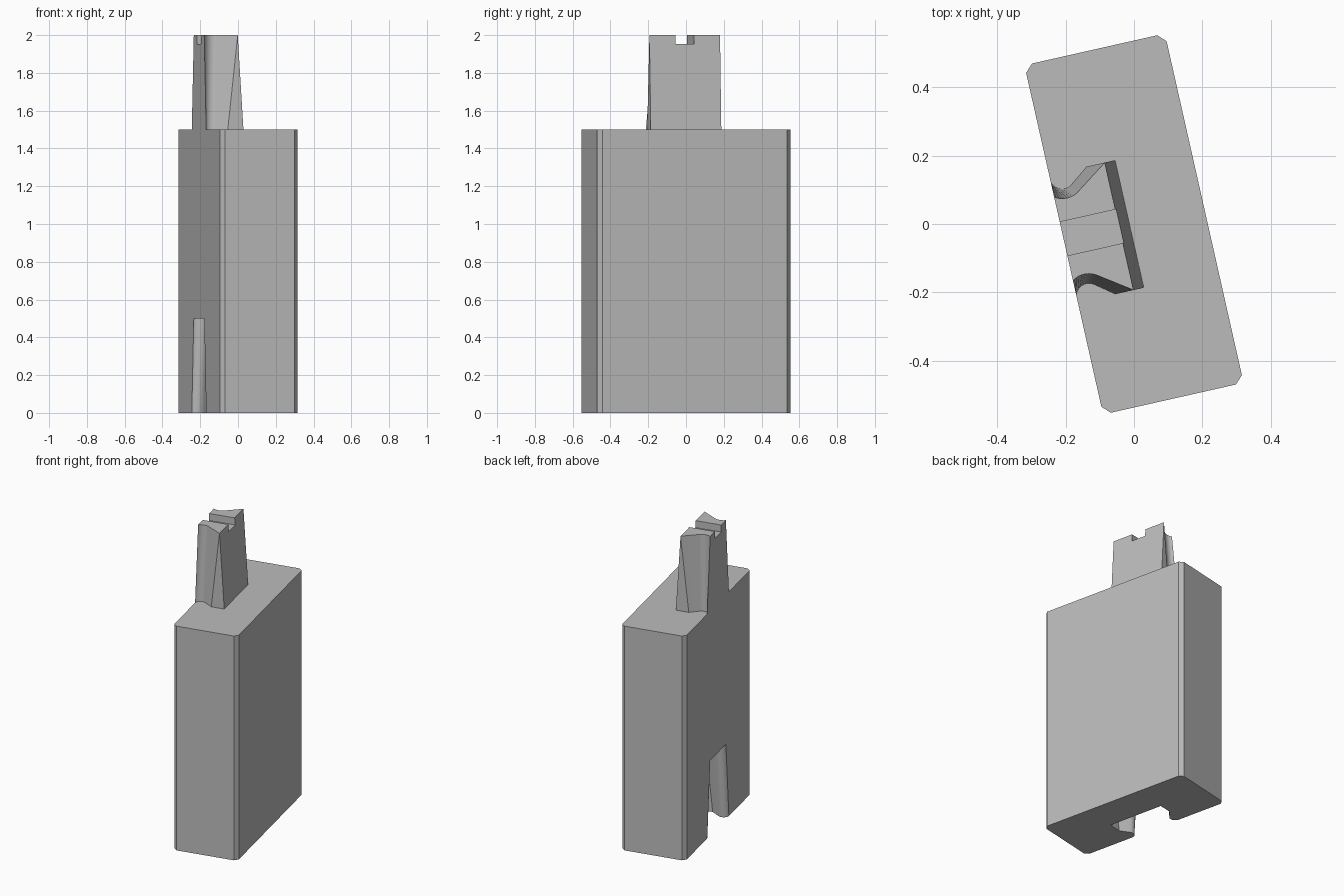
import bpy, bmesh, math
from mathutils import Vector

if "Cube" in bpy.data.objects:
    bpy.data.objects.remove(bpy.data.objects["Cube"], do_unlink=True)

HALF_W, HALF_L, HEIGHT = 0.211, 0.5245, 1.5
TURN = math.radians(12.7)
MID = 0.003            # key centre along the block
KEY_H = 0.5

grey = bpy.data.materials.new("plain_grey")
grey.use_nodes = True
grey.diffuse_color = (0.5, 0.5, 0.5, 1)
grey.node_tree.nodes["Principled BSDF"].inputs["Base Color"].default_value = (0.5, 0.5, 0.5, 1)


def loft(name, low, high):
    """Closed solid between two rings with equal point counts."""
    bm = bmesh.new()
    a = [bm.verts.new(p) for p in low]
    b = [bm.verts.new(p) for p in high]
    n = len(a)
    for i in range(n):
        j = (i + 1) % n
        bm.faces.new((a[i], a[j], b[j], b[i]))
    bm.faces.new(a[::-1])
    bm.faces.new(b)
    bmesh.ops.remove_doubles(bm, verts=bm.verts, dist=1e-5)
    bmesh.ops.recalc_face_normals(bm, faces=bm.faces)
    mesh = bpy.data.meshes.new(name)
    bm.to_mesh(mesh)
    bm.free()
    mesh.materials.append(grey)
    obj = bpy.data.objects.new(name, mesh)
    bpy.context.collection.objects.link(obj)
    return obj


def prism(name, ring, z0, z1):
    return loft(name, [(x, y, z0) for x, y in ring], [(x, y, z1) for x, y in ring])


def combine(target, tool, operation):
    mod = target.modifiers.new(operation.lower(), "BOOLEAN")
    mod.operation, mod.solver, mod.object = operation, "EXACT", tool
    bpy.context.view_layer.objects.active = target
    bpy.ops.object.modifier_apply(modifier=mod.name)
    bpy.data.objects.remove(tool, do_unlink=True)


def key_side(radius, shoulder_x, back_x, overshoot):
    """Half outline: round neck at the open face, flank, shoulder, back."""
    cx, cy, wide = -0.175, 0.179, 0.1915
    face = -HALF_W
    start = math.pi + math.acos(min(1, (cx - face) / radius))
    dx, dy = shoulder_x - cx, wide - cy
    end = 1.5 * math.pi + math.atan2(dy, dx) + math.asin(radius / math.hypot(dx, dy))
    steps = 10
    pts = []
    for i in range(steps + 1):
        ang = start + (end - start) * i / steps
        pts.append((cx + radius * math.cos(ang), cy + radius * math.sin(ang)))
    pts[0] = (face, pts[0][1])
    if overshoot:
        pts.insert(0, (face - overshoot, pts[0][1]))
    return pts + [(shoulder_x, wide), (back_x, wide)]


def key(name, z, overshoot=0, dip=0):
    """Tapered dovetail key; the overshoots make it a clean cutter."""
    rings = []
    for args, level in (((0.0364, -0.098, -0.013), z), ((0.0645, -0.044, -0.044), z + KEY_H)):
        side = key_side(*args, overshoot)
        outline = side + [(x, -y) for x, y in reversed(side)]
        rings.append([Vector((x, y + MID, level)) for x, y in outline])
    low, high = rings
    if dip:
        low = [p.lerp(q, -dip / KEY_H) for p, q in zip(low, high)]
    return loft(name, low, high)


# Block with chamfered upright corners
cut = 0.023
corner = [(HALF_W, HALF_L - cut), (HALF_W - cut, HALF_L)]
half = corner + [(-x, y) for x, y in reversed(corner)]
block = prism("block", half + [(-x, -y) for x, y in half], 0, HEIGHT)

# Key on top, with a notch across its crown
tongue = key("top_key", HEIGHT)
notch = prism("notch_cutter", [(x, MID + y) for x, y in
              ((-0.3, -0.0505), (0.1, -0.0505), (0.1, 0.0505), (-0.3, 0.0505))],
              HEIGHT + KEY_H - 0.047, HEIGHT + KEY_H + 0.1)
combine(tongue, notch, "DIFFERENCE")
combine(block, tongue, "UNION")

# Matching socket at the foot
combine(block, key("socket_cutter", 0, overshoot=0.05, dip=0.02), "DIFFERENCE")

block.name = "keyed_block"
block.rotation_euler.z = TURN
bpy.ops.object.select_all(action="DESELECT")
block.select_set(True)
bpy.context.view_layer.objects.active = block
bpy.ops.object.shade_smooth_by_angle(angle=math.radians(25))
